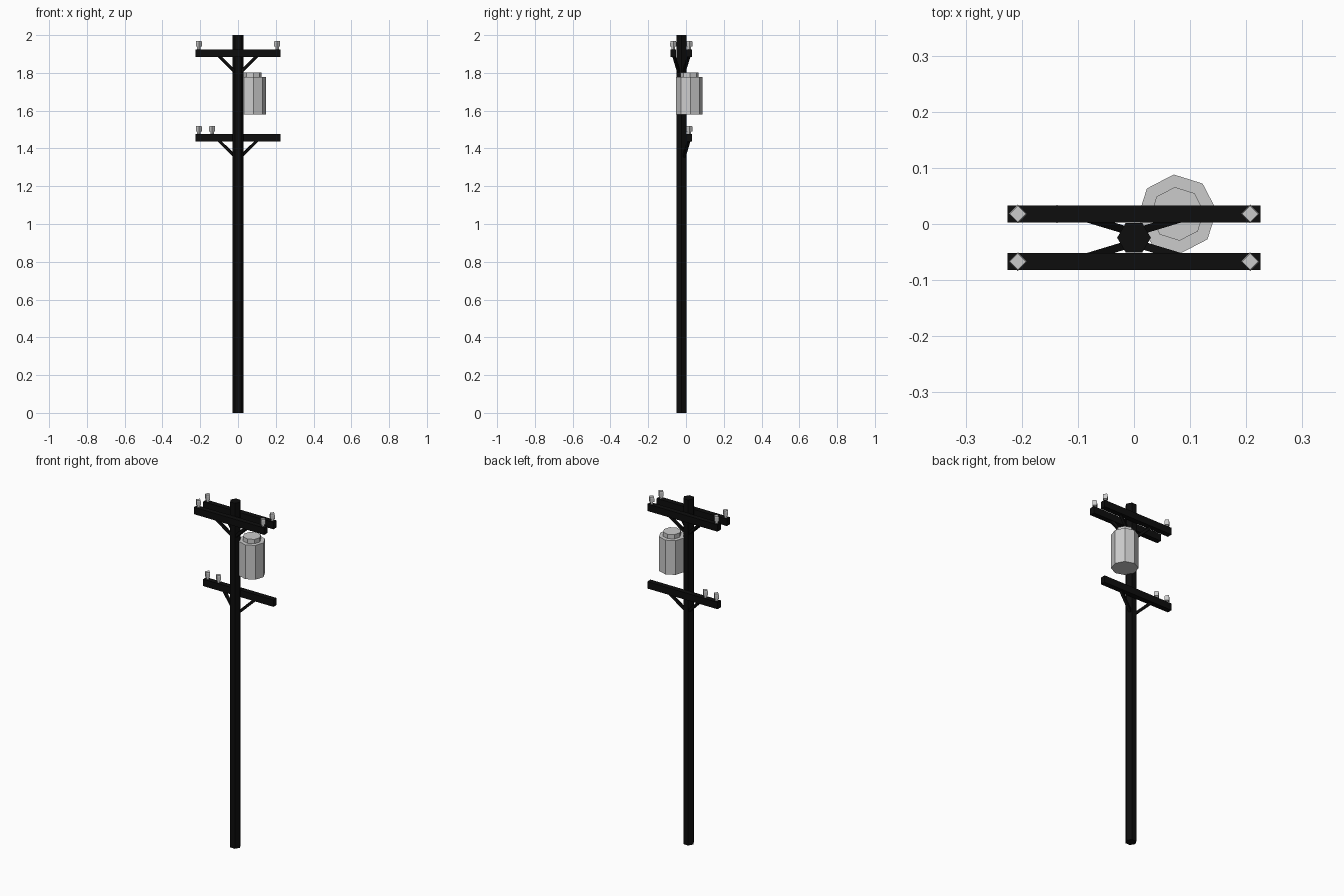
import bpy, bmesh, math
from mathutils import Vector, Matrix

if "Cube" in bpy.data.objects:
    bpy.data.objects.remove(bpy.data.objects["Cube"])

dark = bpy.data.materials.new("dark_wood")
dark.diffuse_color = (0.004, 0.004, 0.004, 1)
dark.use_nodes = True
dark.node_tree.nodes["Principled BSDF"].inputs["Base Color"].default_value = dark.diffuse_color

POLE_Y = -0.0245      # pole axis, also the mirror plane of the paired arms
ARM_OFF = 0.0425      # arm distance from pole axis


def make(name, bm, mat=None):
    bmesh.ops.recalc_face_normals(bm, faces=bm.faces)
    me = bpy.data.meshes.new(name)
    bm.to_mesh(me)
    bm.free()
    ob = bpy.data.objects.new(name, me)
    bpy.context.collection.objects.link(ob)
    if mat:
        me.materials.append(mat)
    return ob


def lathe(name, x, y, sides, turn, profile, mat=None):
    """Stack of n-sided rings from (radius, z) pairs, capped at both ends."""
    bm = bmesh.new()
    rings = []
    for r, z in profile:
        angles = [math.radians(turn) + i * math.tau / sides for i in range(sides)]
        rings.append([bm.verts.new((x + r * math.cos(a), y + r * math.sin(a), z)) for a in angles])
    for lo, hi in zip(rings, rings[1:]):
        for i in range(sides):
            j = (i + 1) % sides
            bm.faces.new((lo[i], lo[j], hi[j], hi[i]))
    bm.faces.new(rings[0][::-1])
    bm.faces.new(rings[-1])
    return make(name, bm, mat)


def box(name, centre, size, mat=None):
    bm = bmesh.new()
    bmesh.ops.create_cube(bm, size=1, matrix=Matrix.Translation(centre) @ Matrix.Diagonal((*size, 1)))
    return make(name, bm, mat)


def beam(name, a, b, t, mat=None):
    a, b = Vector(a), Vector(b)
    d = b - a
    rot = d.to_track_quat('Z', 'Y').to_matrix().to_4x4()
    bm = bmesh.new()
    bmesh.ops.create_cube(bm, size=1, matrix=Matrix.Translation((a + b) / 2) @ rot
                          @ Matrix.Diagonal((t, t, d.length, 1)))
    return make(name, bm, mat)


# Hexagonal pole
lathe("pole", 0, POLE_Y, 6, 0, [(0.03, 0), (0.03, 2)], dark)


# Crossarm with two braces and its insulators
def crossarm(name, side, z, insulator_xs):
    y = POLE_Y + side * ARM_OFF
    box(name, (0, y, z), (0.45, 0.03, 0.04), dark)
    for s in (-1, 1):
        beam(name + "_brace", (s * 0.013, POLE_Y + side * 0.013, z - 0.102),
             (s * 0.104, y - side * 0.002, z - 0.012), 0.014, dark)
    for x in insulator_xs:
        lathe(name + "_insulator", x, y, 4, 0,
              [(0.009, z + 0.018), (0.009, z + 0.034), (0.0165, z + 0.034),
               (0.0165, z + 0.054), (0.0145, z + 0.063)])


crossarm("upper_back_arm", 1, 1.905, (-0.207, 0.207))
crossarm("upper_front_arm", -1, 1.905, (-0.207, 0.207))
crossarm("lower_arm", 1, 1.456, (-0.207, -0.137))

# Octagonal transformer can with raised lid
lathe("transformer", 0.077, 0.018, 8, 5,
      [(0.0705, 1.58), (0.0705, 1.778), (0.048, 1.778), (0.048, 1.803)])
